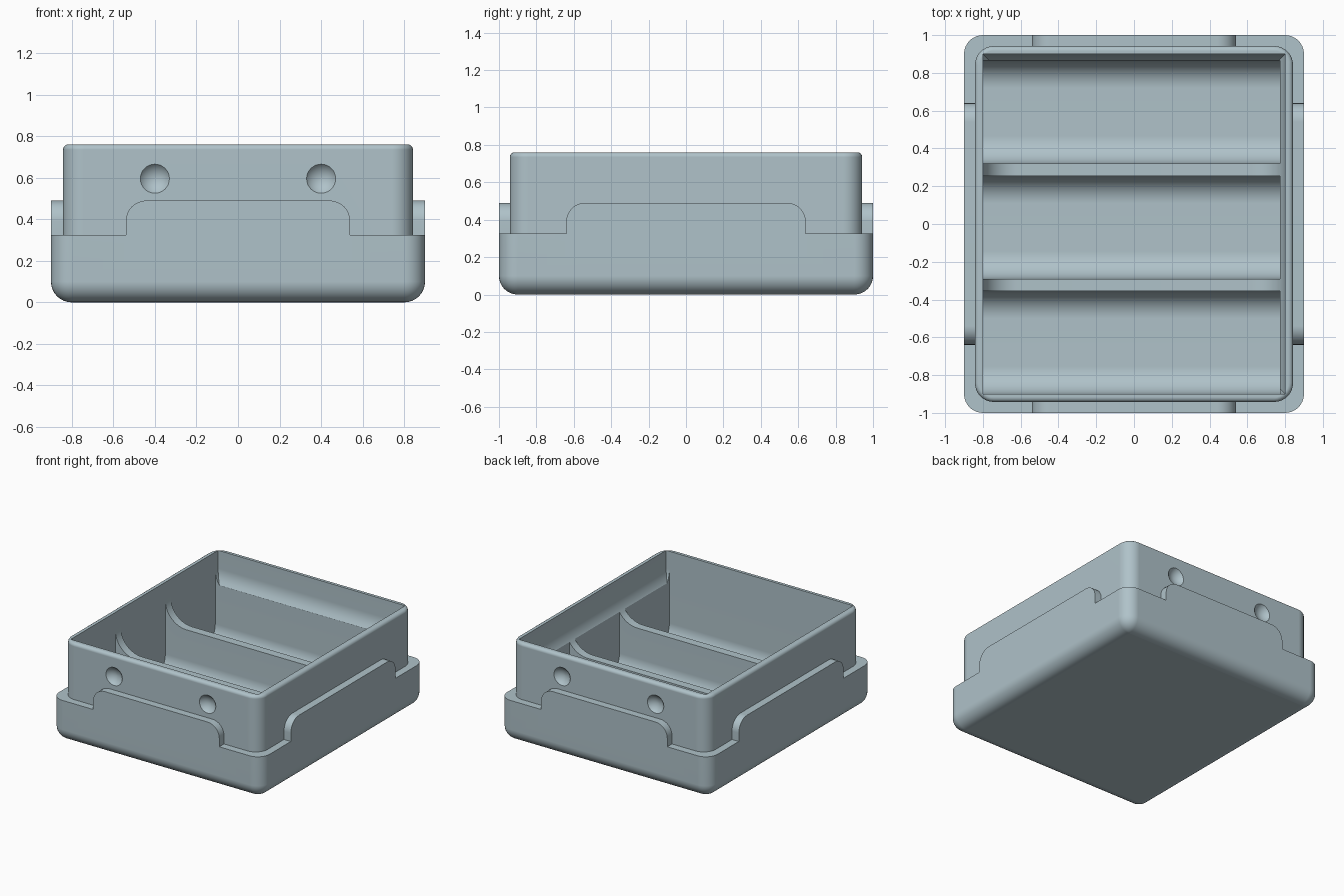
import bpy, bmesh, math
from mathutils import Matrix, Vector

old = bpy.data.objects.get("Cube")
if old:
    bpy.data.objects.remove(old, do_unlink=True)

COLOUR = (0.43, 0.54, 0.585, 1)
mat = bpy.data.materials.new("pale blue grey")
mat.use_nodes = True
mat.diffuse_color = COLOUR
bsdf = next(n for n in mat.node_tree.nodes if n.type == 'BSDF_PRINCIPLED')
bsdf.inputs["Base Color"].default_value = COLOUR


def finish_mesh(bm, name):
    bmesh.ops.recalc_face_normals(bm, faces=bm.faces)
    mesh = bpy.data.meshes.new(name)
    bm.to_mesh(mesh)
    bm.free()
    mesh.materials.append(mat)
    obj = bpy.data.objects.new(name, mesh)
    bpy.context.collection.objects.link(obj)
    return obj


def box(name, lo, hi, *rounds):
    """Box between two corners; each round is (edge test, radius, segments)."""
    lo, hi = Vector(lo), Vector(hi)
    bm = bmesh.new()
    size = Matrix.Diagonal((*(hi - lo), 1))
    bmesh.ops.create_cube(bm, size=1, matrix=Matrix.Translation((lo + hi) / 2) @ size)
    for test, radius, segments in rounds:
        edges = [e for e in bm.edges if test(e, lo, hi)]
        bmesh.ops.bevel(bm, geom=edges, offset=radius, segments=segments,
                        profile=0.5, affect='EDGES', clamp_overlap=True)
    return finish_mesh(bm, name)


def upright(e, lo, hi):
    a, b = (v.co for v in e.verts)
    return abs(a.z - b.z) > 0.01


def at_bottom(e, lo, hi):
    return all(abs(v.co.z - lo.z) < 1e-4 for v in e.verts)


def at_top(e, lo, hi):
    return all(abs(v.co.z - hi.z) < 1e-4 for v in e.verts)


def bottom_along_x(e, lo, hi):
    a, b = (v.co for v in e.verts)
    return at_bottom(e, lo, hi) and abs(a.y - b.y) < 1e-4


def top_along(axis):
    def test(e, lo, hi):
        a, b = (v.co for v in e.verts)
        return at_top(e, lo, hi) and abs(a[axis] - b[axis]) > 0.01
    return test


def combine(target, tool, operation):
    """Apply a boolean and discard the tool."""
    mod = target.modifiers.new("cut", 'BOOLEAN')
    mod.operation = operation
    mod.solver = 'EXACT'
    mod.object = tool
    bpy.context.view_layer.objects.active = target
    bpy.ops.object.modifier_apply(modifier=mod.name)
    bpy.data.objects.remove(tool, do_unlink=True)


def smooth(obj):
    bpy.ops.object.select_all(action='DESELECT')
    obj.select_set(True)
    bpy.context.view_layer.objects.active = obj
    bpy.ops.object.shade_smooth_by_angle(angle=math.radians(30))
    mod = obj.modifiers.new("clean shading", 'WEIGHTED_NORMAL')
    mod.keep_sharp = True


# Outer case: rounded tub with a raised tab on every side
case = box("outer_case", (-.9, -1, 0), (.9, 1, .325),
           (upright, .1, 8), (at_bottom, .1, 8))
combine(case, box("end_tabs", (-.54, -1, .2), (.54, 1, .49),
                  (top_along(1), .1, 8)), 'UNION')
combine(case, box("side_tabs", (-.9, -.64, .2), (.9, .64, .49),
                  (top_along(0), .1, 8)), 'UNION')
combine(case, box("case_hollow", (-.835, -.935, .03), (.835, .935, .8),
                  (upright, .1, 8)), 'DIFFERENCE')
smooth(case)

# Inner tray: tall block with a softened rim
tray = box("inner_tray", (-.842, -.942, .03), (.842, .942, .76),
           (upright, .1, 8), (at_top, .025, 4))

# Upper pocket with a filleted bottom, which shapes the divider ends
combine(tray, box("pocket", (-.8, -.9, .44), (.8, .9, .9),
                  (at_bottom, .18, 10)), 'DIFFERENCE')

# Three trough compartments
for i in range(3):
    y = -.9 + i * .61
    combine(tray, box("trough", (-.8, y, .06), (.772, y + .545, .9),
                      (bottom_along_x, .145, 8)), 'DIFFERENCE')

# Round dimples on both ends
for x in (-.4, .4):
    for side in (-1, 1):
        bm = bmesh.new()
        place = Matrix.Translation((x, side * .9945, .595)) @ Matrix.Rotation(math.pi / 2, 4, 'X')
        bmesh.ops.create_uvsphere(bm, u_segments=32, v_segments=32,
                                  radius=.0875, matrix=place)
        combine(tray, finish_mesh(bm, "dimple"), 'DIFFERENCE')
smooth(tray)
